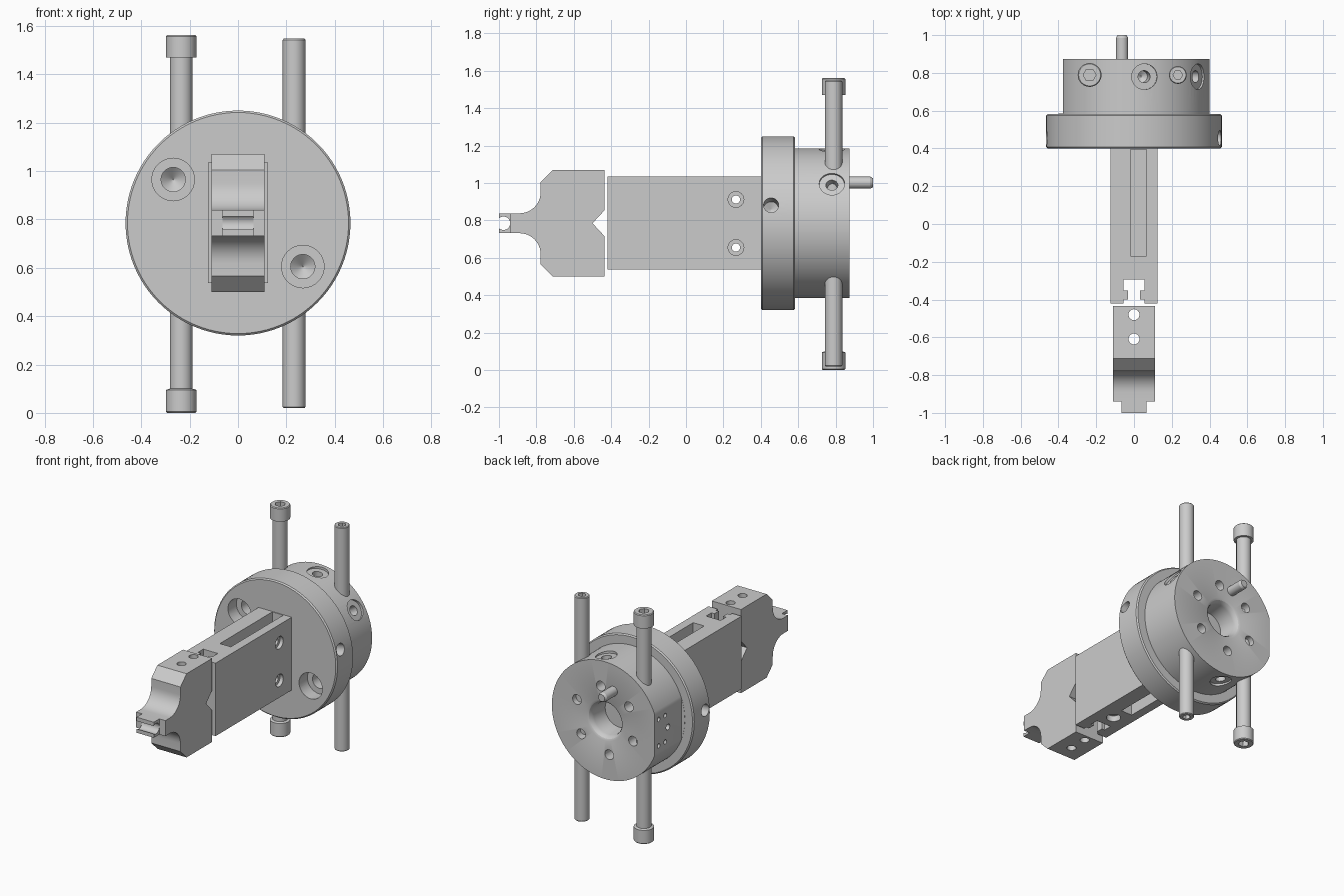
import bpy, bmesh
from math import radians, cos, sin, pi
from mathutils import Vector, Matrix

if "Cube" in bpy.data.objects:
    bpy.data.objects.remove(bpy.data.objects["Cube"])

CZ = 0.785          # height of the main axis


def finish(bm, name):
    bmesh.ops.remove_doubles(bm, verts=bm.verts, dist=1e-5)
    bmesh.ops.recalc_face_normals(bm, faces=bm.faces)
    me = bpy.data.meshes.new(name)
    bm.to_mesh(me)
    bm.free()
    ob = bpy.data.objects.new(name, me)
    bpy.context.collection.objects.link(ob)
    return ob


def lathe(name, profile, pos, axis, segs=32):
    """Closed solid turned from (radius, distance along axis) points."""
    bm = bmesh.new()
    pts = [(0, profile[0][1])] + list(profile) + [(0, profile[-1][1])]
    vs = [bm.verts.new((r, 0, h)) for r, h in pts]
    es = [bm.edges.new(p) for p in zip(vs, vs[1:])]
    bmesh.ops.spin(bm, geom=vs + es, cent=(0, 0, 0), axis=(0, 0, 1),
                   angle=2 * pi, steps=segs)
    bmesh.ops.remove_doubles(bm, verts=bm.verts, dist=1e-5)
    rot = Vector(axis).to_track_quat('Z', 'Y').to_matrix().to_4x4()
    bm.transform(Matrix.Translation(pos) @ rot)
    return finish(bm, name)


def box(name, x, y, z):
    bm = bmesh.new()
    bmesh.ops.create_cube(bm, size=1)
    for v in bm.verts:
        v.co = [a[0] if c < 0 else a[1] for a, c in zip((x, y, z), v.co)]
    return finish(bm, name)


def extrude_x(name, outline, half):
    """Side outline of (y, z) points extruded symmetrically across x."""
    bm = bmesh.new()
    f = bm.faces.new([bm.verts.new((-half, y, z)) for y, z in outline])
    new = bmesh.ops.extrude_face_region(bm, geom=[f])['geom']
    bmesh.ops.translate(bm, vec=(2 * half, 0, 0),
                        verts=[v for v in new if isinstance(v, bmesh.types.BMVert)])
    return finish(bm, name)


def cut(ob, cutter):
    m = ob.modifiers.new("cut", 'BOOLEAN')
    m.operation, m.solver, m.object = 'DIFFERENCE', 'EXACT', cutter
    bpy.context.view_layer.update()
    me = bpy.data.meshes.new_from_object(
        ob.evaluated_get(bpy.context.evaluated_depsgraph_get()))
    ob.modifiers.clear()
    ob.data = me
    bpy.data.objects.remove(cutter)


def drill(ob, pos, axis, steps, tip=0.0, segs=32):
    """Stepped hole; steps are (radius, depth) from the surface inward."""
    prof, last = [], -0.05
    for r, d in steps:
        prof += [(r, last), (r, d)]
        last = d
    if tip:
        prof.append((0.002, last + tip))
    cut(ob, lathe("cutter", prof, pos, axis, segs))


def smooth(ob):
    bpy.ops.object.select_all(action='DESELECT')
    ob.select_set(True)
    bpy.context.view_layer.objects.active = ob
    bpy.ops.object.shade_smooth_by_angle(angle=radians(25))


# Flange and hub turned in one piece, with the rear bore
body = lathe("flange_hub", [(0.457, 0.4), (0.465, 0.408), (0.465, 0.575), (0.457, 0.583),
                            (0.4, 0.583), (0.4, 0.873), (0.138, 0.873), (0.125, 0.867),
                            (0.115, 0.853), (0.11, 0.835), (0.105, 0.72)],
             (0, 0, CZ), (0, 1, 0), 96)
# Flat on the left of the hub, with small screw holes
cut(body, box("cutter", (-0.6, -0.375), (0.584, 1), (0.4, 1.2)))
for y in (0.76, 0.83):
    for z in (-0.09, 0.09):
        drill(body, (-0.375, y, CZ + z), (1, 0, 0), [(0.015, 0.06)], segs=16)
drill(body, (-0.375, 0.73, CZ), (1, 0, 0), [(0.02, 0.06)], segs=16)
# Counterbored mounting holes in the front face
for s in (-1, 1):
    drill(body, (s * 0.268, 0.4, CZ - s * 0.18), (0, 1, 0),
          [(0.088, 0.09), (0.05, 0.19)], tip=0.04)
# Ring of holes in the rear face
for i in range(6):
    a = radians(22 + 60 * i)
    drill(body, (0.228 * cos(a), 0.873, CZ + 0.228 * sin(a)), (0, -1, 0),
          [(0.033, 0.1)], tip=0.02, segs=24)


def radial(deg, r, y, steps):
    d = Vector((cos(radians(deg)), 0, sin(radians(deg))))
    drill(body, Vector((0, y, CZ)) + d * r, -d, steps, tip=0.02)


# Spot-faced holes round the hub and plain holes in the flange rim
for deg in (82, 32, -98):
    radial(deg, 0.4, 0.78, [(0.068, 0.016), (0.032, 0.12)])
for deg in (12, 176):
    radial(deg, 0.465, 0.455, [(0.04, 0.1)])
smooth(body)

# Locating pin at the rear
smooth(lathe("locating_pin", [(0.032, 0.8), (0.032, 0.985), (0.024, 1.0)],
             (-0.063, 0, CZ + 0.217), (0, 1, 0), 24))

# Clamping rods: left one with socket heads, right one plain
RY = 0.789
headed = lathe("headed_rod", [(0.058, 0), (0.063, 0.005), (0.063, 0.095), (0.047, 0.1),
                              (0.047, 1.47), (0.063, 1.47), (0.063, 1.557), (0.058, 1.562)],
               (-0.235, RY, 0), (0, 0, 1))
plain = lathe("plain_rod", [(0.043, 0.02), (0.047, 0.025), (0.047, 1.542), (0.043, 1.547)],
              (0.232, RY, 0), (0, 0, 1))
for rod, x, z0, z1, r in ((headed, -0.235, 0, 1.562, 0.034), (plain, 0.232, 0.02, 1.547, 0.025)):
    drill(rod, (x, RY, z0), (0, 0, 1), [(r, 0.05)], segs=6)
    drill(rod, (x, RY, z1), (0, 0, -1), [(r, 0.05)], segs=6)
    smooth(rod)

# Arm with long slots above and below, and an open T-slot at the front
Z0, Z1 = 0.538, 1.035
arm = box("arm", (-0.125, 0.125), (-0.42, 0.41), (Z0, Z1))
cut(arm, box("cutter", (-0.018, 0.065), (-0.17, 0.395), (Z1 - 0.1, 1.2)))
cut(arm, box("cutter", (-0.065, 0.018), (-0.1, 0.395), (0.4, Z0 + 0.1)))
for hw, y0, y1 in ((0.055, -0.352, -0.295), (0.033, -0.41, -0.34), (0.055, -0.5, -0.4)):
    cut(arm, box("cutter", (-hw, hw), (y0, y1), (0.4, 1.2)))
drill(arm, (0, -0.2, Z0), (0, 0, 1), [(0.045, 0.04), (0.022, 0.1)])
for z in (0.655, 0.912):
    cut(arm, lathe("cutter", [(0.042, -0.2), (0.042, -0.1), (0.022, -0.1), (0.022, 0.1),
                              (0.042, 0.1), (0.042, 0.2)], (0, 0.267, z), (1, 0, 0)))
smooth(arm)

# Gripper head: upper half outline is mirrored about the axis
R = 0.113
half = [(-0.435, 0.07), (-0.435, 0.285), (-0.711, 0.285), (-0.777, 0.22)]
half += [(-0.89 + R * cos(radians(t)), 0.053 + R - R * sin(radians(t)))
         for t in range(0, 91, 9)] + [(-1.0, 0.053)]
outline = [(-0.5, 0)] + half + [(y, -z) for y, z in reversed(half)]
head = extrude_x("gripper_head", [(y, CZ + z) for y, z in outline], 0.11)
# Narrow tip, open round grip seat and vertical screw holes
for s in (-1, 1):
    cut(head, box("cutter", sorted((s * 0.065, s * 0.2)), (-1.1, -0.94), (0.5, 1.1)))
cut(head, lathe("cutter", [(0.036, -0.2), (0.036, 0.2)], (0, -0.976, CZ), (1, 0, 0)))
for y in (-0.48, -0.609):
    cut(head, lathe("cutter", [(0.029, 0.3), (0.029, 1.3)], (0, y, 0), (0, 0, 1)))
smooth(head)
